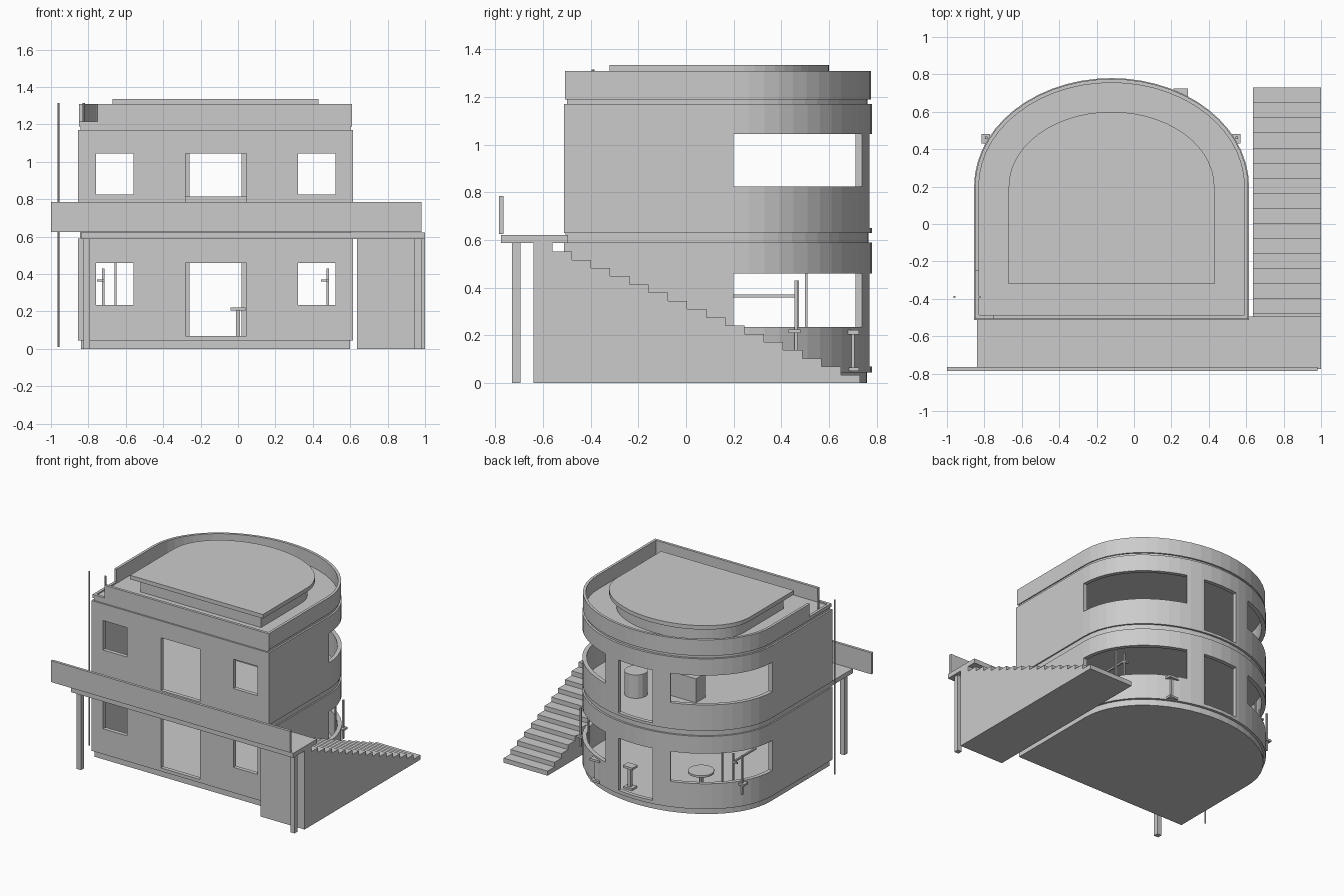
import bpy, bmesh, math

if "Cube" in bpy.data.objects:
    bpy.data.objects.remove(bpy.data.objects["Cube"])

CX, YS = -0.12, 0.20          # centre line and spring line of the curved back
grey = bpy.data.materials.new("concrete_grey")
grey.diffuse_color = (0.6, 0.6, 0.6, 1)
grey.use_nodes = True
grey.node_tree.nodes["Principled BSDF"].inputs["Base Color"].default_value = grey.diffuse_color


def prism(name, pts, lo, hi, axis="z"):
    """Extrude a closed outline between two levels along z or x."""
    bm = bmesh.new()
    put = (lambda p, h: (p[0], p[1], h)) if axis == "z" else (lambda p, h: (h, p[0], p[1]))
    a = [bm.verts.new(put(p, lo)) for p in pts]
    b = [bm.verts.new(put(p, hi)) for p in pts]
    n = len(pts)
    bm.faces.new(a)
    bm.faces.new(b)
    for i in range(n):
        j = (i + 1) % n
        bm.faces.new((a[i], a[j], b[j], b[i]))
    bmesh.ops.recalc_face_normals(bm, faces=bm.faces)
    me = bpy.data.meshes.new(name)
    bm.to_mesh(me)
    bm.free()
    me.materials.append(grey)
    ob = bpy.data.objects.new(name, me)
    bpy.context.collection.objects.link(ob)
    return ob


def box(name, x0, x1, y0, y1, z0, z1):
    return prism(name, [(x0, y0), (x1, y0), (x1, y1), (x0, y1)], z0, z1)


def disc(name, x, y, r, z0, z1, n=16):
    return prism(name, [(x + r * math.cos(2 * math.pi * i / n),
                         y + r * math.sin(2 * math.pi * i / n)) for i in range(n)], z0, z1)


def outline(rx, ry, front, n=28):
    """Square front with a half-ellipse back."""
    pts = [(CX - rx, front), (CX + rx, front)]
    return pts + [(CX + rx * math.cos(math.pi * i / n),
                   YS + ry * math.sin(math.pi * i / n)) for i in range(n + 1)]


def cut(ob, cutter):
    cutter.hide_render = True
    cutter.hide_viewport = True
    cutter.display_type = 'WIRE'
    m = ob.modifiers.new("cut", 'BOOLEAN')
    m.operation, m.solver, m.object = 'DIFFERENCE', 'EXACT', cutter


def ring(name, rx, ry, front, t, z0, z1):
    """Hollow wall following the plan outline."""
    ob = prism(name, outline(rx, ry, front), z0, z1)
    cut(ob, prism(name + "_core_cutter", outline(rx - t, ry - t, front + t), z0 - .1, z1 + .1))
    return ob


# floors and roof slabs
prism("ground_slab", outline(.72, .56, -.50), 0, .05)
prism("middle_slab", outline(.725, .565, -.505), .585, .635)
prism("roof_slab", outline(.722, .562, -.50), 1.165, 1.205)

# storeys with front windows, front and back doors and wrapping side windows
for tag, z0, z1, door, sill, head in (("lower", .045, .59, .07, .235, .46),
                                      ("upper", .63, 1.17, .65, .825, 1.045)):
    wall = ring(tag + "_wall", .735, .58, -.512, .03, z0, z1)
    cut(wall, box(tag + "_front_door_cutter", -.28, .045, -.7, -.3, door, head))
    cut(wall, box(tag + "_back_door_cutter", -.26, .02, .5, 1, door, head))
    for s in (-1, 1):
        cut(wall, box(tag + "_window_cutter", CX + s * .54 - .1, CX + s * .54 + .1,
                      -.7, -.3, sill, head))
        wedge = [(0, 0), (1.2, 0), (1.2, 1.2), (.6, 1.2)]
        cut(wall, prism(tag + "_side_window_cutter",
                        [(CX + s * x, YS + y) for x, y in wedge], sill, head))

# parapet, open at the ladder corner
parapet = ring("roof_parapet", .73, .575, -.507, .02, 1.19, 1.31)
cut(parapet, box("parapet_gap_cutter", -1, -.75, -.7, -.25, 1.215, 1.5))

# raised roof light
prism("roof_light_base", outline(.50, .35, -.27), 1.20, 1.31)
prism("roof_light_cap", outline(.55, .40, -.32), 1.305, 1.335)

# roof access poles
disc("ladder_pole", -.96, -.39, .006, .01, 1.315, 8)
disc("ladder_short_pole", -.825, -.39, .006, 1.19, 1.315, 8)

# balcony with columns
box("balcony_deck", -.84, 1.0, -.775, -.495, .588, .622)
box("balcony_parapet", -1.0, .98, -.785, -.765, .625, .785)
for x in (-.808, .962):
    box("balcony_column", x - .018, x + .018, -.73, -.695, 0, .59)

# solid outside staircase
steps, rise, run = 16, .0345, .0806
prof = [(-.64, 0), (.73, 0)]
for i in range(steps):
    y, z = .73 - i * run, (i + 1) * rise
    prof += [(y, z), (y - run, z)]
prof += [(prof[-1][0], .589), (-.64, .589)]
prism("staircase", prof, .635, 1.0, "x")

# rails and posts by the lower side windows
for s in (-1, 1):
    x = CX + s * .60
    box("rail_post", x - .006, x + .006, .462, .474, .05, .43)
    box("side_rail", x - .006, x + .006, .20, .47, .36, .372)
    box("rail_arm", x - .035, x + .005, .462, .474, .36, .372)
    x = CX + s * .67
    box("outer_post", x - .006, x + .006, .455, .467, .14, .43)
    box("outer_arm", x - .025, x + .02, .43, .48, .21, .225)
box("back_mullion", -.66, -.65, .50, .51, .05, .46)

# stools at the back
for x, y in ((0, .66), (.25, .695)):
    box("stool_seat", x - .04, x + .04, y - .03, y + .03, .205, .222)
    box("stool_stem", x - .012, x + .012, y - .012, y + .012, .06, .21)
    box("stool_foot", x - .035, x + .035, y - .03, y + .03, .05, .065)

# indoor furniture
disc("table_top", -.42, .42, .09, .19, .205)
disc("table_stem", -.42, .42, .015, .05, .19, 8)
box("upper_counter", -.30, .06, .20, .31, .63, .815)
disc("upper_drum", .12, .42, .08, .63, .81)
